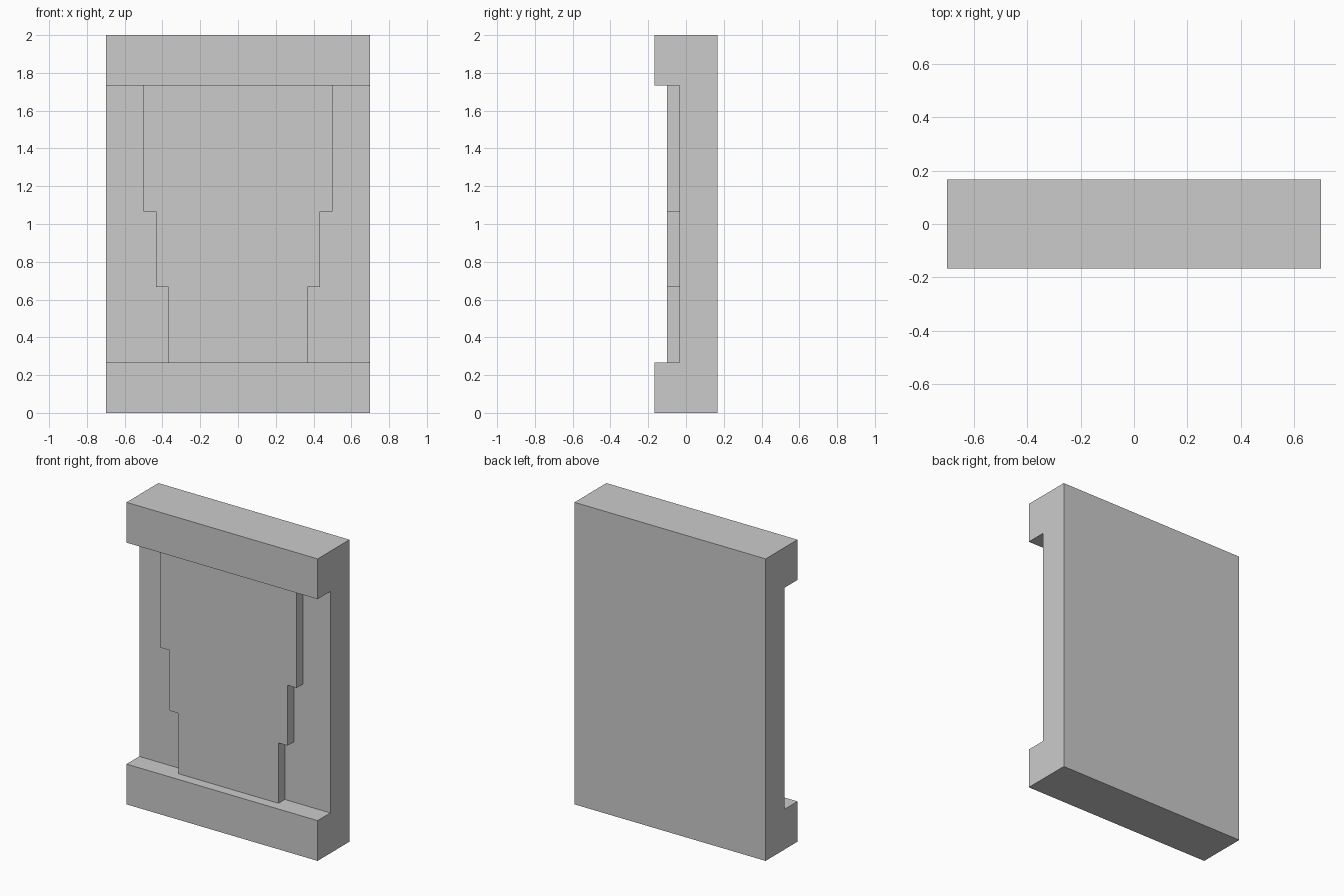
import bpy, bmesh
from mathutils import Vector

if "Cube" in bpy.data.objects:
    bpy.data.objects.remove(bpy.data.objects["Cube"])

U = 1 / 15  # grid module of the model


def prism(name, profile, start, depth):
    """Extrude a closed 3D outline along a depth vector."""
    bm = bmesh.new()
    face = bm.faces.new([bm.verts.new(Vector(p) * U + Vector(start)) for p in profile])
    geom = bmesh.ops.extrude_face_region(bm, geom=[face])["geom"]
    verts = [g for g in geom if isinstance(g, bmesh.types.BMVert)]
    bmesh.ops.translate(bm, verts=verts, vec=depth)
    bmesh.ops.recalc_face_normals(bm, faces=bm.faces)
    mesh = bpy.data.meshes.new(name)
    bm.to_mesh(mesh)
    bm.free()
    obj = bpy.data.objects.new(name, mesh)
    bpy.context.collection.objects.link(obj)
    return obj


# Wall slab with projecting base and top beams: C-shaped side profile (y, z)
side = [(2.5, 0), (-2.5, 0), (-2.5, 4), (-0.5, 4),
        (-0.5, 26), (-2.5, 26), (-2.5, 30), (2.5, 30)]
prism("wall_frame", [(0, y, z) for y, z in side], (-0.7, 0, 0), (1.4, 0, 0))

# Raised panel that narrows downward in steps: right half (x, z), then mirrored
half = [(5.5, 4), (5.5, 10), (6.5, 10), (6.5, 16), (7.5, 16), (7.5, 26)]
outline = half + [(-x, z) for x, z in reversed(half)]
prism("stepped_panel", [(x, 0, z) for x, z in outline],
      (0, -1.5 * U, 0), (0, U, 0))
